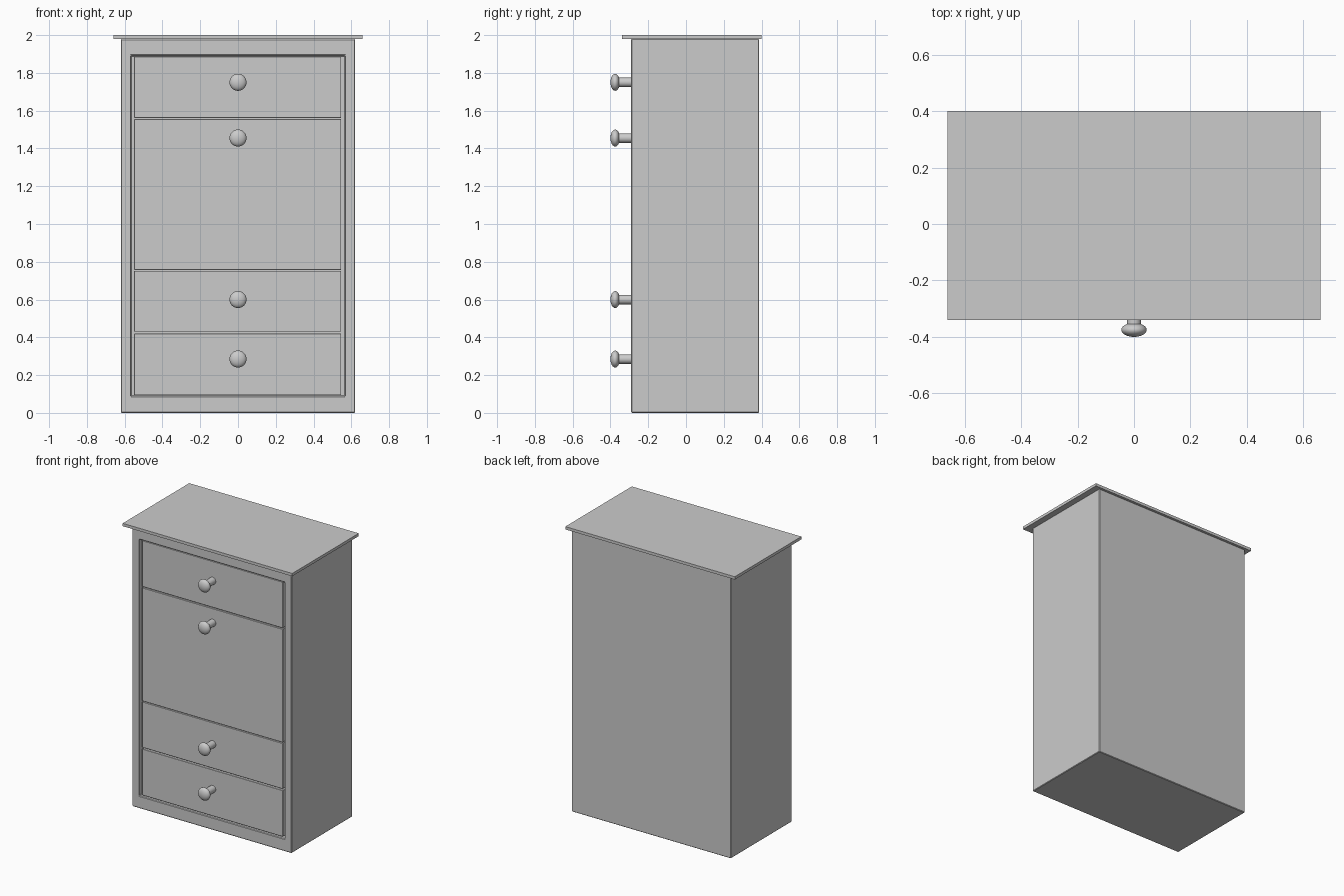
import bpy, bmesh, math
from mathutils import Vector

if "Cube" in bpy.data.objects:
    bpy.data.objects.remove(bpy.data.objects["Cube"])


def finish(name, bm, bevel=0.0):
    bmesh.ops.recalc_face_normals(bm, faces=bm.faces)
    mesh = bpy.data.meshes.new(name)
    bm.to_mesh(mesh)
    bm.free()
    obj = bpy.data.objects.new(name, mesh)
    bpy.context.collection.objects.link(obj)
    if bevel:
        mod = obj.modifiers.new("edge_bevel", 'BEVEL')
        mod.width = bevel
        mod.segments = 1
    return obj


def box_mesh(lo, hi):
    bm = bmesh.new()
    bmesh.ops.create_cube(bm, size=1)
    for v in bm.verts:
        v.co = Vector([lo[i] if v.co[i] < 0 else hi[i] for i in range(3)])
    return bm


def lathe_knob(name, y_base, z, profile, sides=32):
    # profile holds (radius, distance in front of the drawer)
    bm = bmesh.new()
    verts = [bm.verts.new((r, y_base - d, z)) for r, d in profile]
    edges = [bm.edges.new(pair) for pair in zip(verts, verts[1:])]
    bmesh.ops.spin(bm, geom=verts + edges, cent=(0, 0, z), axis=(0, 1, 0),
                   angle=2 * math.pi, steps=sides)
    bmesh.ops.remove_doubles(bm, verts=bm.verts, dist=0.0002)
    obj = finish(name, bm)
    bpy.ops.object.select_all(action='DESELECT')
    obj.select_set(True)
    bpy.context.view_layer.objects.active = obj
    bpy.ops.object.shade_smooth_by_angle(angle=math.radians(40))


# Carcass with an open cavity behind the front frame
bm = box_mesh((-0.62, -0.29, 0), (0.62, 0.387, 1.98))
front = min(bm.faces, key=lambda f: f.calc_center_median().y)
bmesh.ops.inset_region(bm, faces=[front], thickness=0.05)
for v in front.verts:
    v.co.x = -0.567 if v.co.x < 0 else 0.567
    v.co.z = 0.088 if v.co.z < 1 else 1.892
cavity = bmesh.ops.extrude_face_region(bm, geom=[front])
for v in cavity["geom"]:
    if isinstance(v, bmesh.types.BMVert):
        v.co.y = 0.35
if front.is_valid:
    bmesh.ops.delete(bm, geom=[front], context='FACES_ONLY')
finish("cabinet_body", bm, 0.004)

# Overhanging top board
finish("top_board", box_mesh((-0.66, -0.34, 1.98), (0.66, 0.40, 2.0)))

# Drawers and the tall compartment: bottom, top, knob height
FRONT_Y = -0.282
fronts = {
    "bottom_drawer": (0.094, 0.420, 0.285),
    "lower_drawer": (0.430, 0.752, 0.600),
    "tall_door": (0.757, 1.555, 1.455),
    "top_drawer": (1.562, 1.887, 1.750),
}
# Knob profile: straight stem and a flattened ball
profile = [(0.025, -0.005), (0.025, 0.075)]
for i in range(2, 13):
    a = math.pi * i / 12
    profile.append((max(0.045 * math.sin(a), 0.0), 0.093 - 0.025 * math.cos(a)))

for name, (z0, z1, knob_z) in fronts.items():
    finish(name, box_mesh((-0.55, FRONT_Y, z0), (0.546, 0.33, z1)), 0.002)
    lathe_knob(name + "_knob", FRONT_Y, knob_z, profile)
